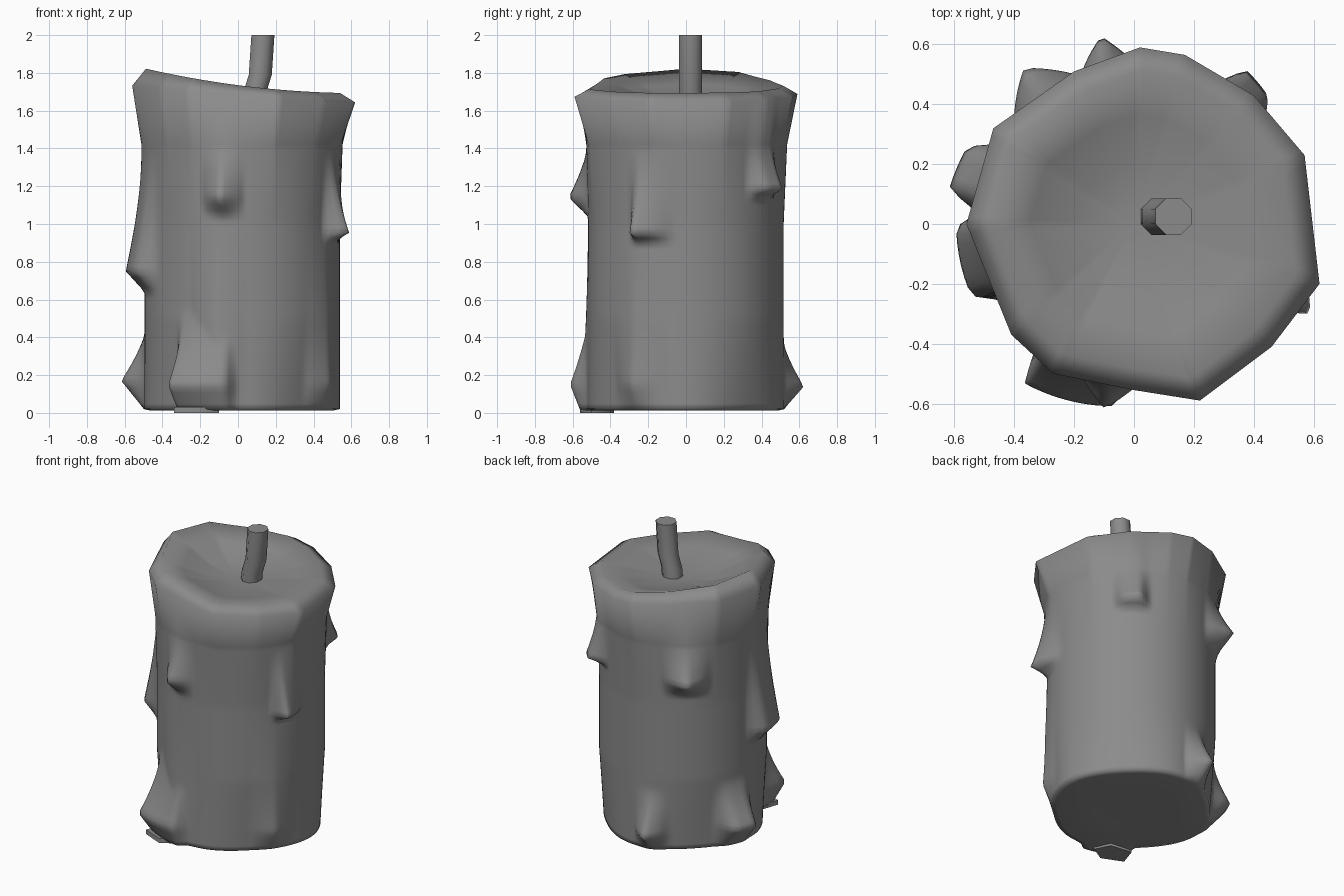
import bpy, bmesh, math
from mathutils import Vector

if "Cube" in bpy.data.objects:
    bpy.data.objects.remove(bpy.data.objects["Cube"], do_unlink=True)

grey = bpy.data.materials.new("wax_grey")
grey.use_nodes = True
colour = (0.26, 0.26, 0.26, 1)
grey.diffuse_color = colour
grey.node_tree.nodes["Principled BSDF"].inputs["Base Color"].default_value = colour


def loft(rings, name, angle):
    """Skin a stack of equal closed rings, cap both ends and shade smooth."""
    bm = bmesh.new()
    rows = [[bm.verts.new(p) for p in ring] for ring in rings]
    n = len(rows[0])
    for a, b in zip(rows, rows[1:]):
        for i in range(n):
            j = (i + 1) % n
            bm.faces.new((a[i], a[j], b[j], b[i]))
    bm.faces.new(rows[0])
    bm.faces.new(rows[-1])
    bmesh.ops.recalc_face_normals(bm, faces=bm.faces)
    mesh = bpy.data.meshes.new(name)
    bm.to_mesh(mesh)
    bm.free()
    mesh.materials.append(grey)
    ob = bpy.data.objects.new(name, mesh)
    bpy.context.collection.objects.link(ob)
    bpy.ops.object.select_all(action='DESELECT')
    ob.select_set(True)
    bpy.context.view_layer.objects.active = ob
    bpy.ops.object.shade_smooth_by_angle(angle=math.radians(angle))


def clamp(v, low=0.0, high=1.0):
    return max(low, min(high, v))


def polar(p):
    return math.atan2(p[1], p[0])


def wrap(a):
    return (a + math.pi) % math.tau - math.pi


# Wax drips: tip corners, top, tip and end heights, side falloff in radians
drips = [
    ([(-0.37, -0.54), (-0.06, -0.615)], 0.55, 0.15, -0.12, 0.10),   # front low
    ([(-0.10, -0.625)], 1.45, 1.14, 1.03, 0.22),                    # front high
    ([(-0.595, -0.01), (-0.545, -0.24)], 1.42, 0.75, 0.64, 0.12),   # right high
    ([(-0.62, 0.12), (-0.56, 0.26)], 0.46, 0.17, 0.0, 0.15),        # right low
    ([(0.56, -0.13), (0.595, -0.29)], 1.4, 0.95, 0.90, 0.10),       # left
    ([(0.45, 0.43), (0.38, 0.515)], 1.5, 1.18, 1.14, 0.12),         # back left
    ([(-0.37, 0.525)], 1.45, 1.18, 1.07, 0.30),                     # back right
    ([(-0.11, 0.63)], 0.42, 0.14, 0.0, 0.22),                       # back low
    ([(0.49, -0.29)], 1.1, 0.15, 0.0, 0.28),                        # soft left ridge
    ([(-0.12, -0.54)], 1.3, 0.3, -0.5, 0.30),                       # soft front ridge
]


def swollen_radius(angle, z, base):
    """Wall radius once every drip covering this spot is added."""
    radius = base
    for corners, top, tip, end, fall in drips:
        first, last = Vector(corners[0]), Vector(corners[-1])
        mid = polar(first + last)
        start = wrap(polar(first) - mid)
        half = abs(start)
        offset = wrap(angle - mid)
        t = clamp((offset - start) / (-2 * start)) if half > 0.01 else 0.5
        reach = first.length * (1 - t) + last.length * t
        side = clamp(1 - (abs(offset) - half) / fall)
        if z > tip:
            rise = clamp((top - z) / (top - tip)) ** 1.4
        else:
            rise = clamp((z - end) / (tip - end))
        radius = max(radius, base + (reach - base) * min(side, 1.0) * rise)
    return radius


# Rim outline, each side split finely so the wall can carry the drips
corners = [Vector(p) for p in [
    (0.02, 0.59), (0.17, 0.565), (0.40, 0.43), (0.57, 0.23), (0.62, -0.20),
    (0.46, -0.41), (0.22, -0.59), (0, -0.555), (-0.27, -0.50), (-0.41, -0.37),
    (-0.56, 0), (-0.47, 0.32), (-0.20, 0.51)]]
rim = [a.lerp(b, k / 12) for a, b in zip(corners, corners[1:] + corners[:1])
       for k in range(12)]
centre = Vector((0.022, 0))


def wall_point(p, z):
    """Round wall, narrowed on the diagonals low down, flared near the top."""
    direction = (p - centre).normalized()
    narrow = 0.07 * clamp(1 - z / 0.5) * math.sin(2 * polar(direction)) ** 2
    base = (centre + direction * 0.517 * (1 - narrow)).lerp(p, 0.25 * clamp((z - 1.0) / 0.42))
    return base.normalized() * swollen_radius(polar(base), z, base.length)


def crest(x):
    return 1.735 - 0.13 * x + 0.1 * x * x


# Body: underside, wall with drips, flared rim and melted hollow
floor = [wall_point(p, 0.02) for p in rim]
rings = [[(*(p * 0.5), 0.02) for p in floor], [(*(p * 0.93), 0.012) for p in floor]]
rows = 48
for i in range(rows + 1):
    z = 0.02 + 1.4 * i / rows
    rings.append([(*wall_point(p, z), z) for p in rim])
rings.append([(*p, 1.69 - 0.075 * p.x) for p in rim])
for scale, dip in [(0.87, 0), (0.62, 0.45), (0.35, 0.85), (0.12, 1)]:
    rings.append([(*(p * scale), crest(p.x * 0.87) * (1 - dip) + 1.645 * dip) for p in rim])
loft(rings, "candle_body", 180)

# Puddle of wax just under the front drip
puddle = [(-0.1, -0.5), (-0.2, -0.56), (-0.34, -0.5), (-0.3, -0.38), (-0.15, -0.4)]
loft([[(x, y, 0.0) for x, y in puddle], [(x, y, 0.03) for x, y in puddle]], "wax_puddle", 60)

# Wick: bent eight-sided stalk
sides = [math.tau * (i + 0.5) / 8 for i in range(8)]
loft([[(x + 0.066 * math.cos(a), 0.025 + 0.066 * math.sin(a), z) for a in sides]
      for x, z in [(0.08, 1.6), (0.09, 1.7), (0.118, 1.79), (0.132, 2.0)]], "wick", 60)
